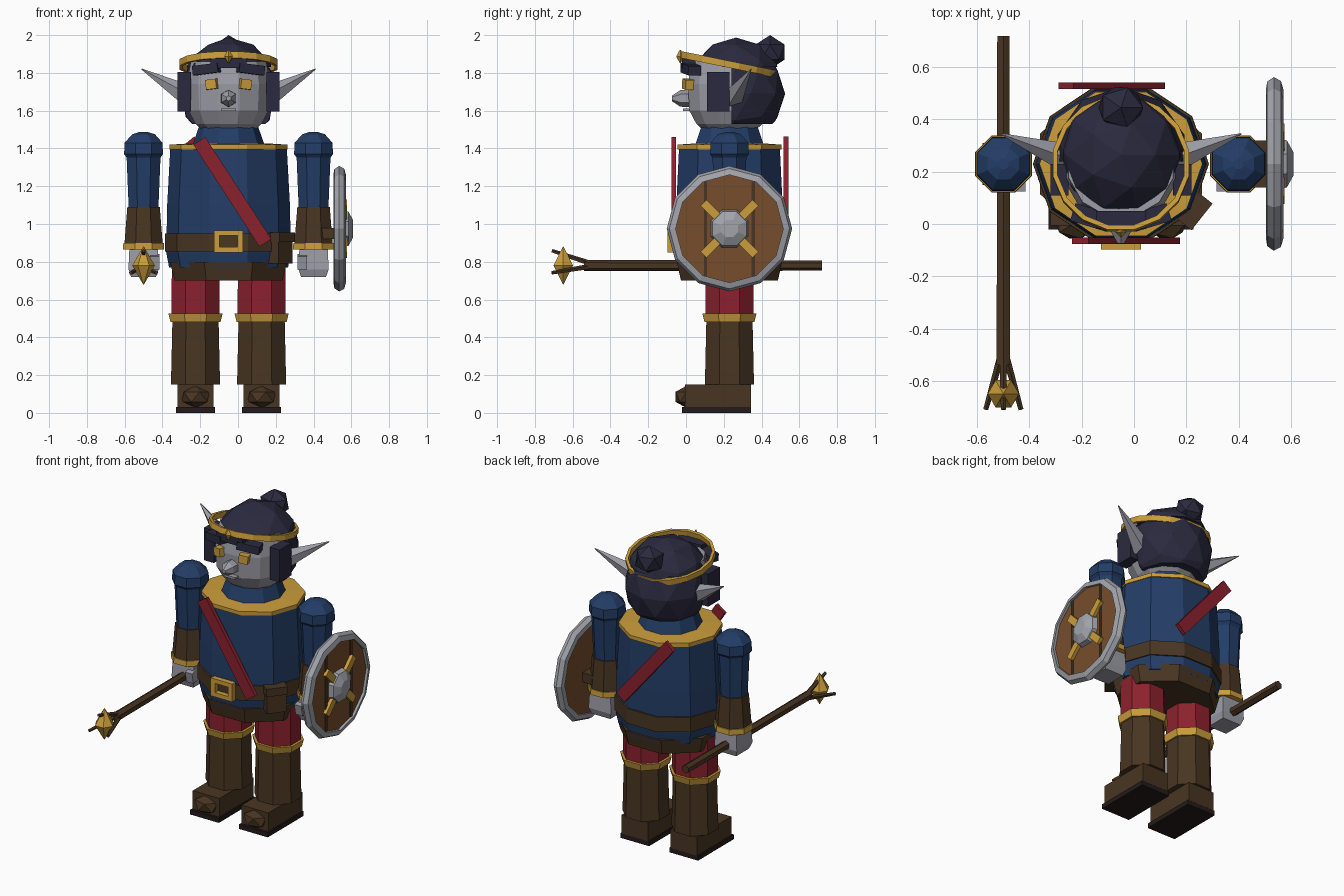
import bpy, bmesh, math
from mathutils import Matrix, Vector

if "Cube" in bpy.data.objects:
    bpy.data.objects.remove(bpy.data.objects["Cube"], do_unlink=True)

BODY = Matrix.Translation((-0.05, 0.23, 0))  # body axis; parts are placed relative to it
COLOURS = {
    "navy cloth": (0.017, 0.047, 0.135),
    "dark leather": (0.066, 0.036, 0.016),
    "wood": (0.18, 0.075, 0.026),
    "gold": (0.6, 0.34, 0.045),
    "red cloth": (0.26, 0.015, 0.027),
    "grey skin": (0.34, 0.34, 0.39),
    "steel": (0.36, 0.37, 0.41),
    "dark hair": (0.024, 0.023, 0.05),
    "sole": (0.018, 0.011, 0.011),
}
MATS = {}
for label, rgb in COLOURS.items():
    m = bpy.data.materials.new(label)
    m.use_nodes = True
    m.diffuse_color = (*rgb, 1)
    m.node_tree.nodes["Principled BSDF"].inputs["Base Color"].default_value = (*rgb, 1)
    MATS[label] = m


def finish(name, bm, mat, matrix):
    bm.transform(BODY @ matrix)
    bmesh.ops.recalc_face_normals(bm, faces=bm.faces)
    mesh = bpy.data.meshes.new(name)
    bm.to_mesh(mesh)
    bm.free()
    mesh.materials.append(MATS[mat])
    ob = bpy.data.objects.new(name, mesh)
    bpy.context.collection.objects.link(ob)
    return ob


def place(loc, rot=(0, 0, 0)):
    r = Matrix.Identity(4)
    for angle, axis in zip(rot, "XYZ"):
        r = Matrix.Rotation(angle, 4, axis) @ r
    return Matrix.Translation(loc) @ r


def lathe(name, mat, profile, sides, loc=(0, 0, 0), rot=(0, 0, 0), depth=1, flat=True, ring=False):
    """Stack of polygon rings (radius, height); flat puts a face to the front."""
    bm = bmesh.new()
    grow = 1 / math.cos(math.pi / sides) if flat else 1
    rings = []
    for r, z in profile:
        angles = [(i + flat / 2) * math.tau / sides for i in range(sides)]
        rings.append([bm.verts.new((r * grow * math.cos(a), r * grow * depth * math.sin(a), z)) for a in angles])
    pairs = list(zip(rings, rings[1:]))
    if ring:
        pairs.append((rings[-1], rings[0]))
    else:
        bm.faces.new(rings[0])
        bm.faces.new(rings[-1])
    for a, b in pairs:
        for i in range(sides):
            j = (i + 1) % sides
            bm.faces.new((a[i], a[j], b[j], b[i]))
    return finish(name, bm, mat, place(loc, rot))


def box(name, mat, size, loc, rot=(0, 0, 0)):
    bm = bmesh.new()
    bmesh.ops.create_cube(bm, size=1)
    bm.transform(Matrix.Diagonal((*size, 1)))
    return finish(name, bm, mat, place(loc, rot))


def ball(name, mat, radii, loc, detail=1, cuts=()):
    """Faceted ball, optionally sliced by planes (point, normal pointing to the removed side)."""
    bm = bmesh.new()
    bmesh.ops.create_icosphere(bm, subdivisions=detail, radius=1)
    bm.transform(Matrix.Translation(loc) @ Matrix.Diagonal((*radii, 1)))
    for co, no in cuts:
        bmesh.ops.bisect_plane(bm, geom=bm.verts[:] + bm.edges[:] + bm.faces[:],
                               plane_co=co, plane_no=no, clear_outer=True)
        bmesh.ops.holes_fill(bm, edges=[e for e in bm.edges if e.is_boundary])
    return finish(name, bm, mat, Matrix.Identity(4))


def rod(name, mat, a, b, ra, rb, sides=6):
    a, b = Vector(a), Vector(b)
    d = b - a
    bm = bmesh.new()
    bmesh.ops.create_cone(bm, cap_ends=True, segments=sides, radius1=ra, radius2=rb, depth=d.length)
    m = Matrix.Translation((a + b) / 2) @ d.to_track_quat("Z", "Y").to_matrix().to_4x4()
    return finish(name, bm, mat, m)


# Torso, collar, belt and skirt
lathe("tunic", "navy cloth", [(0.315, 0.77), (0.33, 0.85), (0.325, 1.1), (0.308, 1.41)], 10, depth=0.91, flat=False)
lathe("collar_trim", "gold", [(0.312, 1.395), (0.312, 1.42), (0.2, 1.427)], 10, depth=0.93, flat=False)
lathe("neck_collar", "navy cloth", [(0.19, 1.42), (0.155, 1.52)], 10, flat=False)
lathe("belt", "dark leather", [(0.337, 0.855), (0.336, 0.95)], 10, depth=0.92, flat=False)
lathe("skirt", "dark leather", [(0.285, 0.7), (0.31, 0.8)], 8, depth=0.9)
box("belt_pouch", "dark leather", (0.12, 0.08, 0.16), (0.27, -0.17, 0.87), (0, 0, 0.9))
box("pouch_flap", "dark leather", (0.13, 0.09, 0.05), (0.275, -0.175, 0.93), (0, 0, 0.9))
for s in (-1, 1):
    box("buckle_side", "gold", (0.03, 0.035, 0.115), (s * 0.062, -0.31, 0.908))
    box("buckle_bar", "gold", (0.15, 0.035, 0.028), (0, -0.31, 0.908 + s * 0.044))

# Sash across front and back
for name, y, x1, z1, x2, z2 in (("front_sash", -0.295, -0.155, 1.44, 0.195, 0.9),
                                ("back_sash", 0.3, -0.21, 1.44, 0.14, 1.02)):
    dx, dz = x2 - x1, z2 - z1
    box(name, "red cloth", (0.075, 0.025, math.hypot(dx, dz)), ((x1 + x2) / 2, y, (z1 + z2) / 2),
        (0, math.atan2(dx, dz), 0))

# Legs, arms, ears and other paired parts
for s, side in ((-1, "right"), (1, "left")):
    x = s * 0.175
    lathe(side + "_trouser", "red cloth", [(0.128, 0.5), (0.125, 0.78)], 8, (x, 0, 0))
    lathe(side + "_boot", "dark leather", [(0.13, 0.15), (0.122, 0.5)], 8, (x, 0, 0))
    lathe(side + "_boot_band", "gold", [(0.132, 0.48), (0.143, 0.525)], 8, (x, 0, 0))
    box(side + "_foot", "dark leather", (0.19, 0.35, 0.12), (x, -0.06, 0.09))
    ball(side + "_toe", "dark leather", (0.085, 0.07, 0.06), (x, -0.225, 0.085))
    box(side + "_sole", "sole", (0.205, 0.365, 0.03), (x, -0.068, 0.015))

    x = s * 0.45
    lathe(side + "_shoulder", "navy cloth",
          [(0.085, 1.345), (0.103, 1.37), (0.1, 1.43), (0.06, 1.475), (0.02, 1.488)], 8, (x, 0, 0))
    lathe(side + "_sleeve", "navy cloth", [(0.078, 1.07), (0.09, 1.36)], 8, (x, 0, 0))
    lathe(side + "_cuff", "dark leather", [(0.103, 0.87), (0.086, 1.09)], 8, (x, 0, 0))
    lathe(side + "_cuff_band", "gold", [(0.109, 0.865), (0.107, 0.9)], 8, (x, 0, 0))
    lathe(side + "_hand", "grey skin", [(0.066, 0.72), (0.08, 0.76), (0.075, 0.87)], 4, (x, 0, 0))
    box(side + "_thumb", "grey skin", (0.05, 0.06, 0.07), (s * 0.39, -0.07, 0.8), (0.2, 0, 0))

    ear = rod(side + "_ear", "grey skin", (s * 0.2, 0.02, 1.67), (s * 0.46, 0.115, 1.82), 0.062, 0.003, 5)
    box(side + "_eye", "gold", (0.058, 0.05, 0.052), (s * 0.087, -0.218, 1.74), (0, s * 0.12, s * 0.3))
    box(side + "_sideburn", "dark hair", (0.07, 0.12, 0.21), (s * 0.235, -0.06, 1.7))
    box(side + "_fringe", "dark hair", (0.14, 0.07, 0.05), (s * 0.115, -0.205, 1.82), (0, s * 0.12, s * 0.3))

# Head and hair
lathe("head", "grey skin", [(0.13, 1.49), (0.175, 1.53), (0.212, 1.6), (0.22, 1.74), (0.2, 1.86)], 12)
lathe("nose", "grey skin", [(0.04, 0.2), (0.038, 0.26), (0.012, 0.305)], 6, (0, 0, 1.665), (math.pi / 2, 0, 0))
box("mouth", "grey skin", (0.08, 0.04, 0.014), (0, -0.225, 1.605))
ball("hair_cap", "dark hair", (0.25, 0.25, 0.25), (0, 0.035, 1.737), 2, [((0, 0, 1.83), (0, 0, -1))])
ball("back_hair", "dark hair", (0.255, 0.265, 0.27), (0, 0.03, 1.69), 2,
     [((0, 0.01, 0), (0, -1, 0)), ((0, 0, 1.53), (0, 0, -1))])
ball("hair_bun", "dark hair", (0.095, 0.09, 0.09), (0, 0.215, 1.91))
box("middle_fringe", "dark hair", (0.19, 0.07, 0.05), (0, -0.215, 1.85))
lathe("circlet", "gold", [(0.242, -0.018), (0.26, -0.018), (0.26, 0.018), (0.242, 0.018)], 16,
      (0, 0, 1.845), (-0.2, 0, 0), ring=True)
lathe("circlet_gem", "gold", [(0.003, -0.035), (0.022, 0), (0.003, 0.035)], 4, (0, -0.26, 1.887), flat=False)

# Staff with three prongs holding a crystal
SX, SZ = -0.45, 0.78
rod("staff", "dark leather", (SX, 0.49, SZ), (SX, -0.77, SZ), 0.027, 0.03)
for k in range(3):
    a = math.pi / 2 + k * math.tau / 3
    c, d = math.cos(a), math.sin(a)
    rod("staff_prong", "dark leather", (SX + 0.015 * c, -0.75, SZ + 0.015 * d),
        (SX + 0.078 * c, -0.94, SZ + 0.078 * d), 0.015, 0.01, 5)
lathe("staff_crystal", "gold", [(0.002, -0.1), (0.06, 0), (0.002, 0.1)], 6, (SX, -0.88, SZ), flat=False)

# Shield facing outwards on the left arm
CZ = 0.975
UP = (0, math.pi / 2, 0)
lathe("shield_rim", "steel", [(0.285, 0.555), (0.315, 0.56), (0.332, 0.585), (0.318, 0.612), (0.285, 0.622)],
      12, (0, 0, CZ), UP, flat=False, ring=True)
lathe("shield_board", "wood", [(0.295, 0.567), (0.295, 0.605)], 12, (0, 0, CZ), UP, flat=False)
lathe("shield_boss", "steel", [(0.1, 0.6), (0.09, 0.635), (0.045, 0.66)], 8, (0, 0, CZ), UP)
for s in (-1, 1):
    box("plank_seam", "dark leather", (0.009, 0.018, 0.5), (0.606, s * 0.127, CZ))
for k in range(4):
    a = math.pi / 4 + k * math.pi / 2
    box("shield_stud_bar", "gold", (0.03, 0.11, 0.045),
        (0.612, 0.14 * math.cos(a), CZ + 0.14 * math.sin(a)), (a, 0, 0))
box("shield_grip", "dark leather", (0.08, 0.18, 0.06), (0.535, 0, 0.95))
